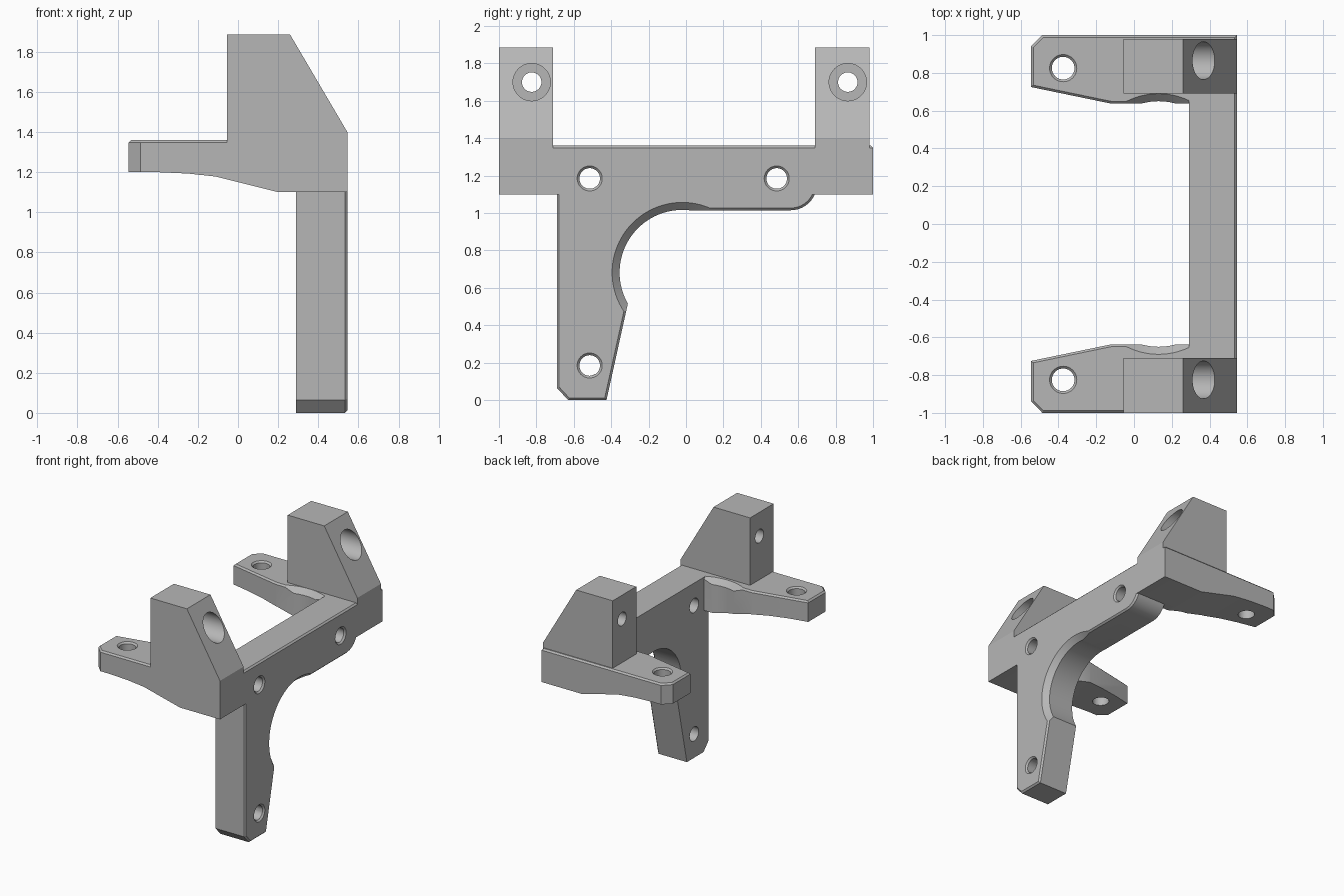
import bpy, bmesh, math
from mathutils import Matrix, Vector

cube = bpy.data.objects.get("Cube")
if cube:
    bpy.data.objects.remove(cube, do_unlink=True)

grey = bpy.data.materials.new("plain grey")
grey.use_nodes = True
colour = (0.47, 0.47, 0.47, 1)
grey.diffuse_color = colour
grey.node_tree.nodes["Principled BSDF"].inputs["Base Color"].default_value = colour

AXES = {"x": Vector((1, 0, 0)), "y": Vector((0, 1, 0)), "z": Vector((0, 0, 1))}
EDGE = 0.012      # edge chamfer
XF = 0.545        # outer face of the plate
TOP = 1.36        # top of plate and arms


def place(axis, a, b, t):
    """Point from in-plane coordinates (alphabetical order) and position on axis."""
    return {"x": (t, a, b), "y": (a, t, b), "z": (a, b, t)}[axis]


def finish(name, bm):
    bmesh.ops.recalc_face_normals(bm, faces=bm.faces)
    mesh = bpy.data.meshes.new(name)
    bm.to_mesh(mesh)
    bm.free()
    mesh.materials.append(grey)
    ob = bpy.data.objects.new(name, mesh)
    bpy.context.collection.objects.link(ob)
    return ob


def extrude(name, axis, profile, lo, hi, chamfer=0):
    """Prism along an axis, optionally chamfered round its far face."""
    bm = bmesh.new()
    face = bm.faces.new([bm.verts.new(place(axis, a, b, lo)) for a, b in profile])
    geo = bmesh.ops.extrude_face_region(bm, geom=[face])["geom"]
    bmesh.ops.translate(bm, vec=AXES[axis] * (hi - lo),
                        verts=[g for g in geo if isinstance(g, bmesh.types.BMVert)])
    bmesh.ops.recalc_face_normals(bm, faces=bm.faces)
    if chamfer:
        rim = [e for e in bm.edges
               if all(abs(v.co.dot(AXES[axis]) - hi) < 1e-5 for v in e.verts)]
        bmesh.ops.bevel(bm, geom=rim, offset=chamfer, segments=1, affect="EDGES")
    return finish(name, bm)


def cone(axis, a, b, lo, hi, r_lo, r_hi, sides=48):
    bm = bmesh.new()
    bmesh.ops.create_cone(bm, cap_ends=True, segments=sides, radius1=r_lo,
                          radius2=r_hi, depth=hi - lo)
    turn = AXES["z"].rotation_difference(AXES[axis]).to_matrix().to_4x4()
    mid = Vector(place(axis, a, b, (lo + hi) / 2))
    bmesh.ops.transform(bm, matrix=Matrix.Translation(mid) @ turn, verts=bm.verts)
    return finish("cutter", bm)


def combine(ob, other, operation="DIFFERENCE"):
    mod = ob.modifiers.new("combine", "BOOLEAN")
    mod.operation, mod.solver, mod.object = operation, "EXACT", other
    bpy.context.view_layer.objects.active = ob
    bpy.ops.object.modifier_apply(modifier=mod.name)
    bpy.data.objects.remove(other, do_unlink=True)


def hole(ob, axis, a, b, lo, hi, r):
    """Through hole with a small countersink at the far face."""
    combine(ob, cone(axis, a, b, lo - 0.1, hi + 0.1, r, r))
    combine(ob, cone(axis, a, b, hi - EDGE, hi + EDGE, r, r + 2 * EDGE))


def scoop(ob, axis, a, b, lo, hi):
    """Large round clearance with a wide chamfer at the far face."""
    combine(ob, cone(axis, a, b, lo - 0.1, hi + 0.1, 0.335, 0.335, 96))
    combine(ob, cone(axis, a, b, hi - 0.04, hi + 0.04, 0.335, 0.415, 96))


# Spine plate: leg and crossbar in one outline with a rounded far corner
corner = [(0.56 + 0.14 * math.sin(t), 1.155 - 0.14 * math.cos(t))
          for t in (math.radians(68) * i / 8 for i in range(9))]
outline = [(-0.69, TOP), (-0.69, 0.065), (-0.63, 0), (-0.425, 0),
           (-0.31, 0.52), (0, 1.015)] + corner + [(0.69, TOP)]
plate = extrude("spine_plate", "x", outline, 0.29, XF, EDGE)
scoop(plate, "x", -0.02, 0.682, 0.29, XF)
for y, z in ((-0.515, 1.185), (0.485, 1.185), (-0.515, 0.185)):
    hole(plate, "x", y, z, 0.29, XF, 0.055)

# Arms, each carrying a sloped tower with a counterbored hole
for name, s, tower_lo, tower_hi, bore_y in (
        ("front_arm", -1, -1.0, -0.71, -0.825),
        ("back_arm", 1, 0.69, 0.98, 0.865)):
    pad = [(XF, s), (-0.485, s), (-0.545, 0.94 * s), (-0.545, 0.725 * s),
           (-0.12, 0.637 * s), (XF, 0.637 * s)]
    arm = extrude(name, "z", pad, 1.10, TOP, EDGE)
    # tapered underside
    under = [(-0.7, 1.0), (-0.7, 1.2), (-0.4, 1.2), (-0.25, 1.193),
             (-0.11, 1.178), (0.2, 1.1), (0.2, 1.0)]
    combine(arm, extrude("cutter", "y", under, -1.2, 1.2))
    scoop(arm, "z", 0.13, 0.315 * s, 1.10, TOP)
    hole(arm, "z", -0.375, 0.825 * s, 1.10, TOP, 0.06)
    side = [(-0.055, 1.25), (-0.055, 1.885), (0.26, 1.885), (XF, 1.40), (XF, 1.25)]
    tower = extrude("tower", "y", side, tower_lo, tower_hi)
    combine(tower, cone("x", bore_y, 1.70, -0.2, 0.7, 0.052, 0.052))
    combine(tower, cone("x", bore_y, 1.70, 0.15, 0.7, 0.1, 0.1))
    combine(arm, tower, "UNION")

# Smooth the bores and curves, keep edges sharp
bpy.ops.object.select_all(action="DESELECT")
for name in ("spine_plate", "front_arm", "back_arm"):
    ob = bpy.data.objects[name]
    ob.select_set(True)
    bpy.context.view_layer.objects.active = ob
bpy.ops.object.shade_smooth_by_angle(angle=math.radians(20))
